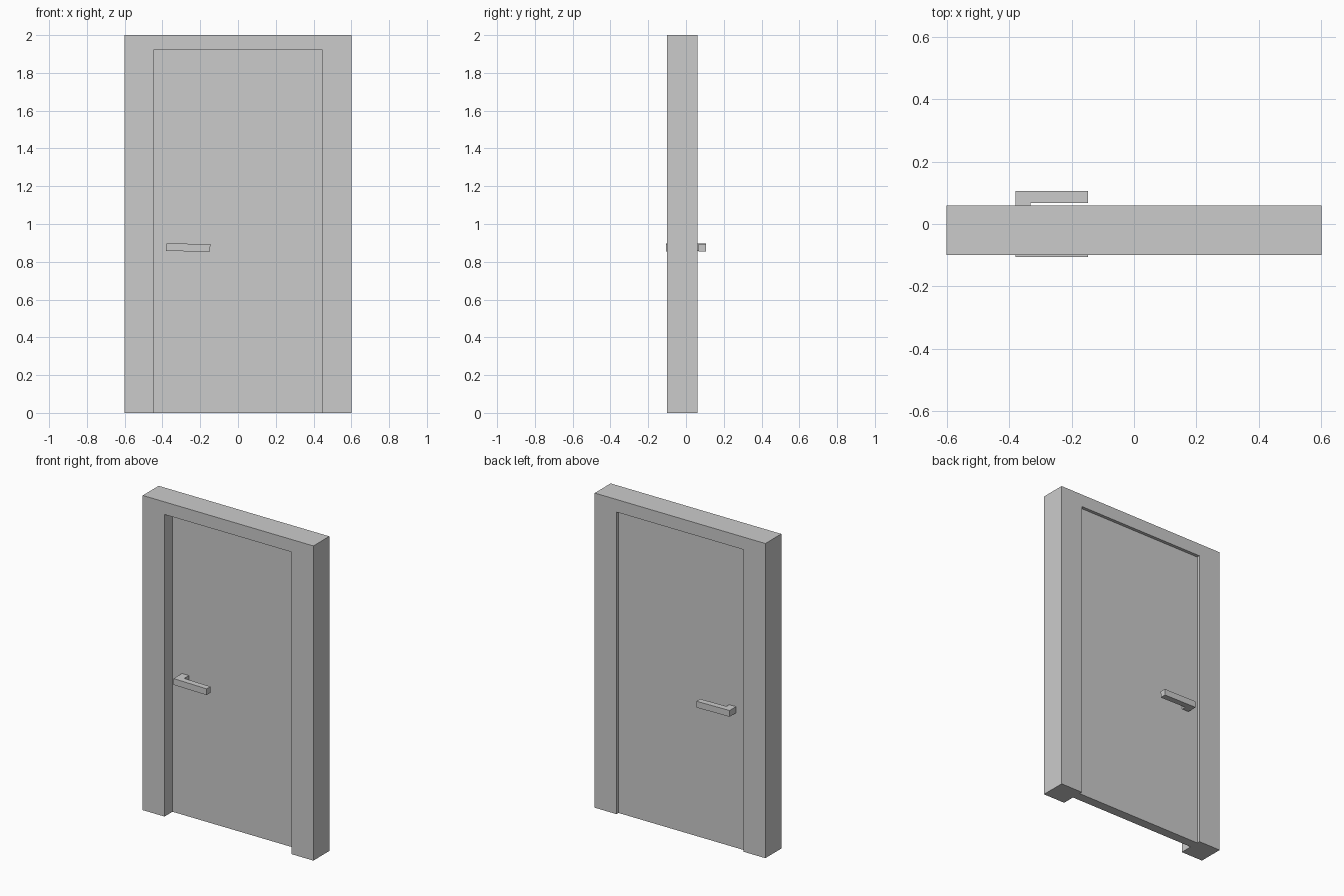
import bpy
import bmesh
from math import radians
from mathutils import Matrix, Vector

cube = bpy.data.objects.get("Cube")
if cube:
    bpy.data.objects.remove(cube, do_unlink=True)

grey = bpy.data.materials.new("plain_grey")
grey.use_nodes = True
colour = (0.6, 0.6, 0.6, 1)
grey.diffuse_color = colour
grey.node_tree.nodes["Principled BSDF"].inputs["Base Color"].default_value = colour


def extrude_profile(name, points, axis, start, end):
    """Extrude a closed 2D outline along y (points are x, z) or z (points are x, y)."""
    bm = bmesh.new()
    if axis == "y":
        verts = [bm.verts.new((a, start, b)) for a, b in points]
        step = Vector((0, end - start, 0))
    else:
        verts = [bm.verts.new((a, b, start)) for a, b in points]
        step = Vector((0, 0, end - start))
    face = bm.faces.new(verts)
    result = bmesh.ops.extrude_face_region(bm, geom=[face], use_keep_orig=True)
    moved = [v for v in result["geom"] if isinstance(v, bmesh.types.BMVert)]
    bmesh.ops.translate(bm, verts=moved, vec=step)
    bmesh.ops.recalc_face_normals(bm, faces=bm.faces)
    mesh = bpy.data.meshes.new(name)
    bm.to_mesh(mesh)
    bm.free()
    mesh.materials.append(grey)
    obj = bpy.data.objects.new(name, mesh)
    bpy.context.collection.objects.link(obj)
    return obj


# Frame: an upside-down U
W, H, IN_W, IN_H = 0.6, 2.0, 0.447, 1.92
extrude_profile("door_frame", [(-W, 0), (-W, H), (W, H), (W, 0),
                               (IN_W, 0), (IN_W, IN_H), (-IN_W, IN_H), (-IN_W, 0)],
                "y", -0.1, 0.06)

# Door leaf, set deeper from the front than from the back
extrude_profile("door_leaf", [(-IN_W, 0), (-IN_W, IN_H), (IN_W, IN_H), (IN_W, 0)],
                "y", -0.02, 0.04)

# L-shaped lever handles, one on each side, drooping very slightly
pivot = Vector((-0.38, 0, 0.877))
droop = Matrix.Translation(pivot) @ Matrix.Rotation(radians(0.8), 4, "Y") @ Matrix.Translation(-pivot)
for name, side in (("front_handle", -1), ("back_handle", 1)):
    outline = [(-0.38, 0.01), (-0.38, 0.105), (-0.147, 0.105),
               (-0.147, 0.067), (-0.332, 0.067), (-0.332, 0.01)]
    handle = extrude_profile(name, [(x, y * side) for x, y in outline], "z", 0.857, 0.897)
    handle.data.transform(droop)
